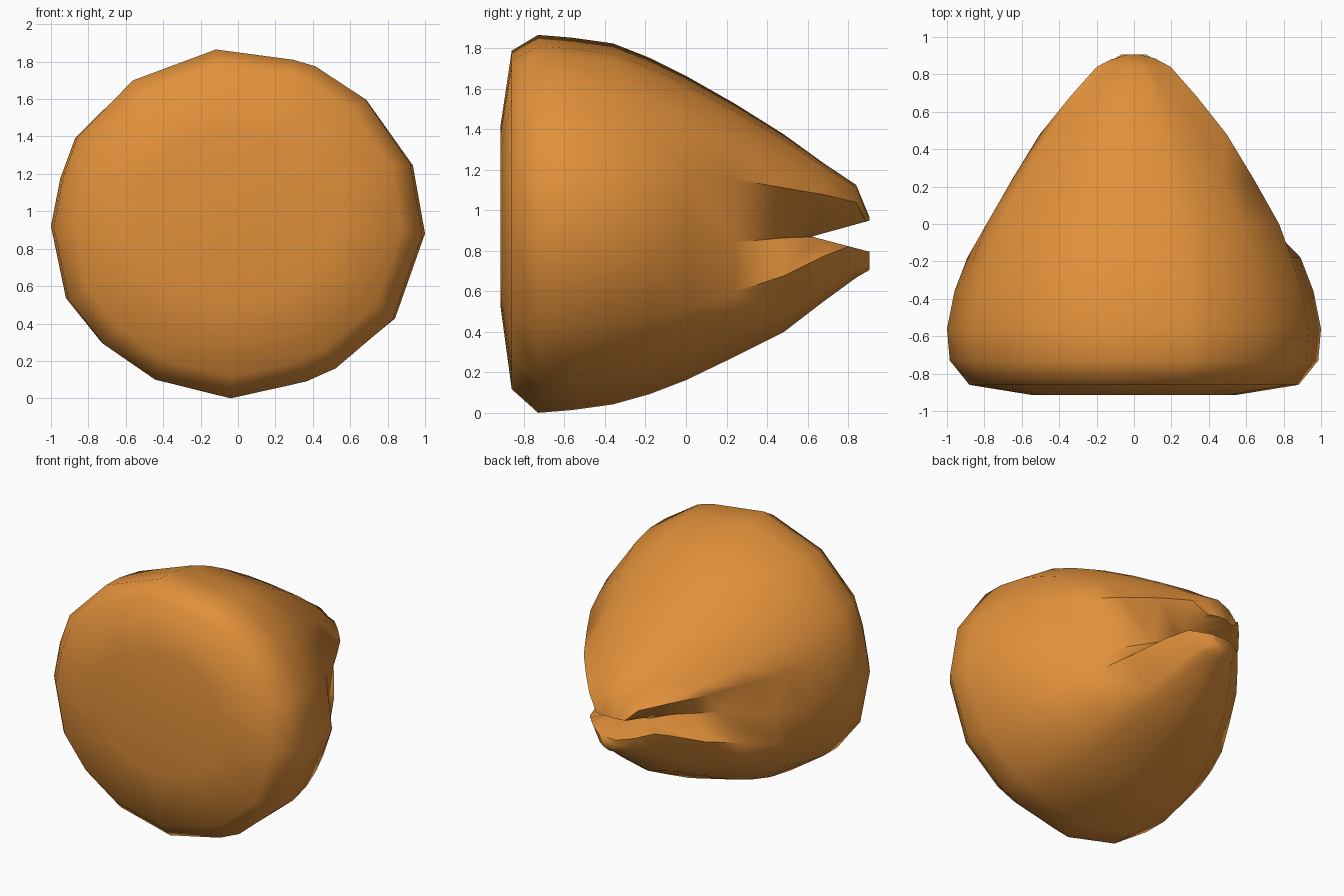
import bpy, bmesh, math

old = bpy.data.objects.get("Cube")
if old:
    bpy.data.objects.remove(old, do_unlink=True)

mat = bpy.data.materials.new("warm orange")
mat.use_nodes = True
color = (0.75, 0.28, 0.043, 1)
mat.diffuse_color = color
mat.node_tree.nodes["Principled BSDF"].inputs["Base Color"].default_value = color


def make_object(name, bm):
    bmesh.ops.recalc_face_normals(bm, faces=bm.faces)
    mesh = bpy.data.meshes.new(name)
    bm.to_mesh(mesh)
    bm.free()
    mesh.materials.append(mat)
    obj = bpy.data.objects.new(name, mesh)
    bpy.context.collection.objects.link(obj)
    return obj


def loft(rings):
    bm = bmesh.new()
    rows = [[bm.verts.new(p) for p in ring] for ring in rings]
    n = len(rows[0])
    for a, b in zip(rows, rows[1:]):
        for i in range(n):
            j = (i + 1) % n
            bm.faces.new((a[i], a[j], b[j], b[i]))
    bm.faces.new(rows[0])
    bm.faces.new(rows[-1])
    return bm


# Irregular round outline, in x and z
CENTER = 0.93
outline = [(-.12, 1.865), (.3, 1.81), (.42, 1.775), (.69, 1.6), (.935, 1.25),
           (1, .88), (.84, .42), (.53, .16), (.37, .09), (-.04, 0),
           (-.45, .1), (-.73, .29), (-.92, .53), (-1, .92), (-.95, 1.18),
           (-.87, 1.4), (-.57, 1.7)]
MOUTH_CORNERS = (5, 13)
LIPS = (4, 6, 12, 14)

# Stations from the flat front to the tip: y, x scale, z scale, centre z, pinch
stations = [(-.915, .54, .48, .97, 0), (-.86, .88, .895, .95, 0),
            (-.73, .985, 1, .93, 0), (-.56, 1, .985, .93, 0),
            (-.36, .96, .955, .93, 0), (-.18, .9, .89, .92, .01),
            (0, .83, .805, .91, .14), (.24, .685, .67, .90, .38),
            (.48, .53, .525, .885, .58), (.68, .36, .365, .89, .7),
            (.84, .21, .245, .895, .65), (.905, .08, .14, .835, .3)]

rings = []
for y, sx, sz, cz, pinch in stations:
    ring = []
    for i, (x, z) in enumerate(outline):
        px, pz = x * sx, cz + (z - CENTER) * sz
        if i in MOUTH_CORNERS and pinch:
            # The groove deepens and rises toward the tip
            px *= 1 - pinch
            pz = min(.87, .82 + .09 * max(y, 0))
        elif i in LIPS:
            pz += .1 * pinch
        ring.append((px, y, pz))
    rings.append(ring)
body = make_object("tapered_body", loft(rings))

# Mouth slot cut across the tip
wedge = [(.62, .87), (1.0, .975), (1.0, .77)]
cutter = make_object("mouth_cutter", loft([[(s, y, z) for y, z in wedge] for s in (-1, 1)]))
cutter.hide_render = True
cut = body.modifiers.new("mouth", 'BOOLEAN')
cut.operation = 'DIFFERENCE'
cut.solver = 'EXACT'
cut.object = cutter

bpy.ops.object.select_all(action='DESELECT')
body.select_set(True)
bpy.context.view_layer.objects.active = body
bpy.ops.object.modifier_apply(modifier=cut.name)
bpy.data.objects.remove(cutter, do_unlink=True)
bpy.ops.object.shade_smooth_by_angle(angle=math.radians(70))
